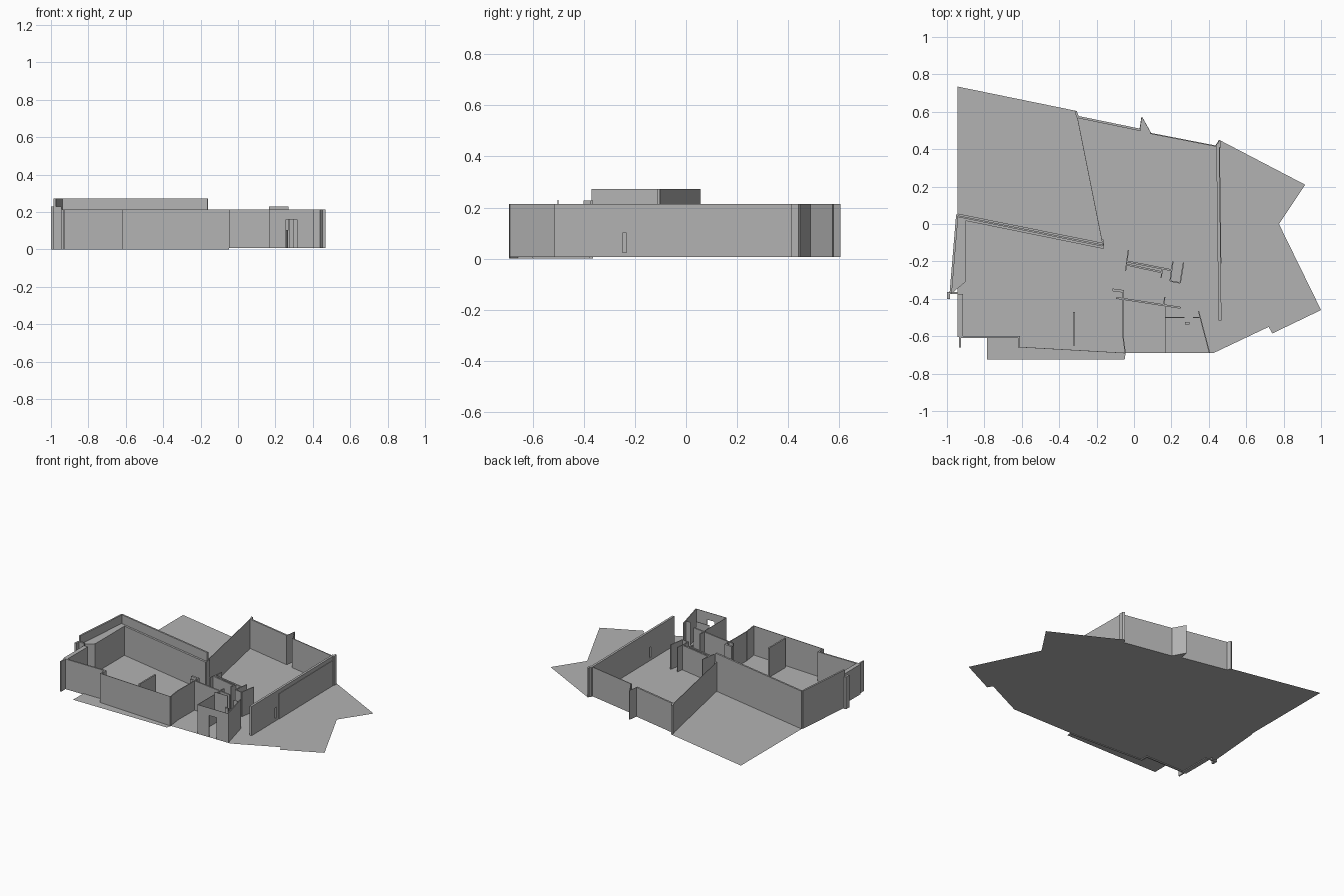
import bpy, bmesh, math
from mathutils import Vector

if "Cube" in bpy.data.objects:
    bpy.data.objects.remove(bpy.data.objects["Cube"])

grey = bpy.data.materials.new("plain_grey")
grey.diffuse_color = (0.45, 0.45, 0.45, 1)
grey.use_nodes = True
grey.node_tree.nodes["Principled BSDF"].inputs["Base Color"].default_value = grey.diffuse_color
FLOOR, H = 0.006, 0.213


def finish(name, bm):
    bmesh.ops.recalc_face_normals(bm, faces=bm.faces)
    me = bpy.data.meshes.new(name)
    bm.to_mesh(me)
    bm.free()
    me.materials.append(grey)
    ob = bpy.data.objects.new(name, me)
    bpy.context.collection.objects.link(ob)
    return ob


def prism(name, pts, z0, z1):
    """Upright solid over a plan outline."""
    bm = bmesh.new()
    f = bm.faces.new([bm.verts.new((x, y, z0)) for x, y in pts])
    r = bmesh.ops.extrude_face_region(bm, geom=[f])
    bmesh.ops.translate(bm, vec=(0, 0, z1 - z0),
                        verts=[v for v in r["geom"] if isinstance(v, bmesh.types.BMVert)])
    return finish(name, bm)


def wall(name, a, b, z1=H, t=0.01, z0=FLOOR):
    """Straight wall centred on the line a-b."""
    a, b = Vector(a), Vector(b)
    d = (b - a).normalized()
    n = Vector((-d.y, d.x)) * t / 2
    return prism(name, [a + n, b + n, b - n, a - n], z0, z1)


def run(name, pts, **kw):
    for i in range(len(pts) - 1):
        wall(f"{name}_{i + 1}", pts[i], pts[i + 1], **kw)


# Ground sheet
bm = bmesh.new()
bm.faces.new([bm.verts.new((x, y, FLOOR)) for x, y in [
    (-.945, .735), (-.31, .605), (-.3, .575), (.03, .51), (.04, .575), (.09, .485),
    (.435, .42), (.455, .45), (.915, .21), (.775, 0), (1, -.46), (.74, -.585),
    (.72, -.55), (.425, -.69), (-.045, -.69), (-.05, -.725), (-.785, -.725),
    (-.785, -.605), (-.945, -.605)]])
floor = finish("floor", bm)

# Left room: side wall, front wall and end returns
wall("left_wall", (-.93, -.605), (-.93, -.375), t=.03, z0=0)
wall("left_return", (-.93, -.66), (-.93, -.60), t=.01, z0=0)
wall("front_wall_left", (-.93, -.605), (-.615, -.605), z0=0)
wall("front_return", (-.615, -.66), (-.615, -.60), z0=0)
wall("front_wall", (-.615, -.658), (-.047, -.69), t=.003, z0=0)
run("left_room_side", [(-.047, -.69), (-.06, -.59), (-.058, -.36)], t=.006)
wall("left_room_divider", (-.32, -.65), (-.32, -.47))
wall("left_room_nib", (-.115, -.352), (-.055, -.36), t=.014)

# Shelf and raised parapet round the left room
prism("corner_shelf", [(-.94, .04), (-.902, .022), (-.902, -.31), (-.975, -.372)], FLOOR, H)
wall("raised_side_wall", (-.98, -.37), (-.945, .05), z1=.273, t=.012)
wall("raised_back_wall", (-.945, .05), (-.162, -.108), z1=.273, t=.012)
wall("raised_back_lining", (-.93, .03), (-.162, -.126), t=.014)
wall("back_wall_end", (-.165, -.125), (-.168, -.082))
prism("corner_post", [(-1, -.4), (-.985, -.4), (-.985, -.375), (-.945, -.375),
                      (-.945, -.363), (-1, -.363)], 0, .228)

# Right room: slanted side, back wall with pointed break, long right wall
wall("right_room_side", (-.165, -.12), (-.305, .58), t=.003)
wall("back_left_post", (-.312, .603), (-.3, .57), t=.012)
wall("back_wall_left", (-.3, .572), (.035, .503), t=.012)
run("back_wall_point", [(.032, .503), (.042, .573), (.09, .487)], t=.003)
wall("back_wall_right", (.085, .485), (.44, .416), t=.006)
prism("back_right_post", [(.447, .41), (.465, .41), (.465, .44), (.452, .45)], FLOOR, H)

# Right wall is split round a narrow slot window
def right_x(y):
    return .448 + (.42 - y) * .0125


def right_part(name, y0, y1, z0=FLOOR, z1=H):
    wall(name, (right_x(y0), y0), (right_x(y1), y1), t=.016, z0=z0, z1=z1)


right_part("right_wall", .43, -.232)
right_part("right_wall_end", -.248, -.515)
right_part("slot_sill", -.232, -.248, z1=.025)
right_part("slot_head", -.232, -.248, z0=.1)
wall("right_wall_panel", (right_x(.41) + .009, .41), (right_x(-.21) + .009, -.21), t=.004, z1=.185)

# Small entrance room with door opening
wall("entrance_left_wall", (.166, -.69), (.166, -.44), t=.003)
wall("entrance_front_left", (.165, -.689), (.257, -.689), t=.003)
wall("entrance_front_right", (.315, -.689), (.405, -.689), t=.003)
wall("door_head", (.257, -.689), (.315, -.689), t=.003, z0=.16)
wall("entrance_right_wall", (.404, -.69), (.345, -.465), t=.006)
wall("entrance_partition", (.166, -.5), (.27, -.5), t=.004, z0=.1, z1=.23)
wall("entrance_nib", (.315, -.5), (.35, -.5), t=.004)
wall("door_stop", (.272, -.53), (.296, -.53), t=.012, z1=.16)

# Inner partitions between the rooms
wall("hall_wall", (-.095, -.395), (.25, -.448))
wall("hall_cross", (.165, -.39), (.158, -.435), t=.006)
M = .18
wall("closet_end", (-.03, -.14), (-.045, -.25), z1=M, t=.006)
wall("closet_back", (-.04, -.2), (.2, -.247), z1=M)
wall("closet_front", (-.04, -.217), (.15, -.258), z1=M)
wall("closet_return", (.152, -.24), (.145, -.288), z1=M, t=.006)
run("niche", [(.208, -.2), (.193, -.305), (.247, -.315), (.265, -.205)], z1=M, t=.007)
